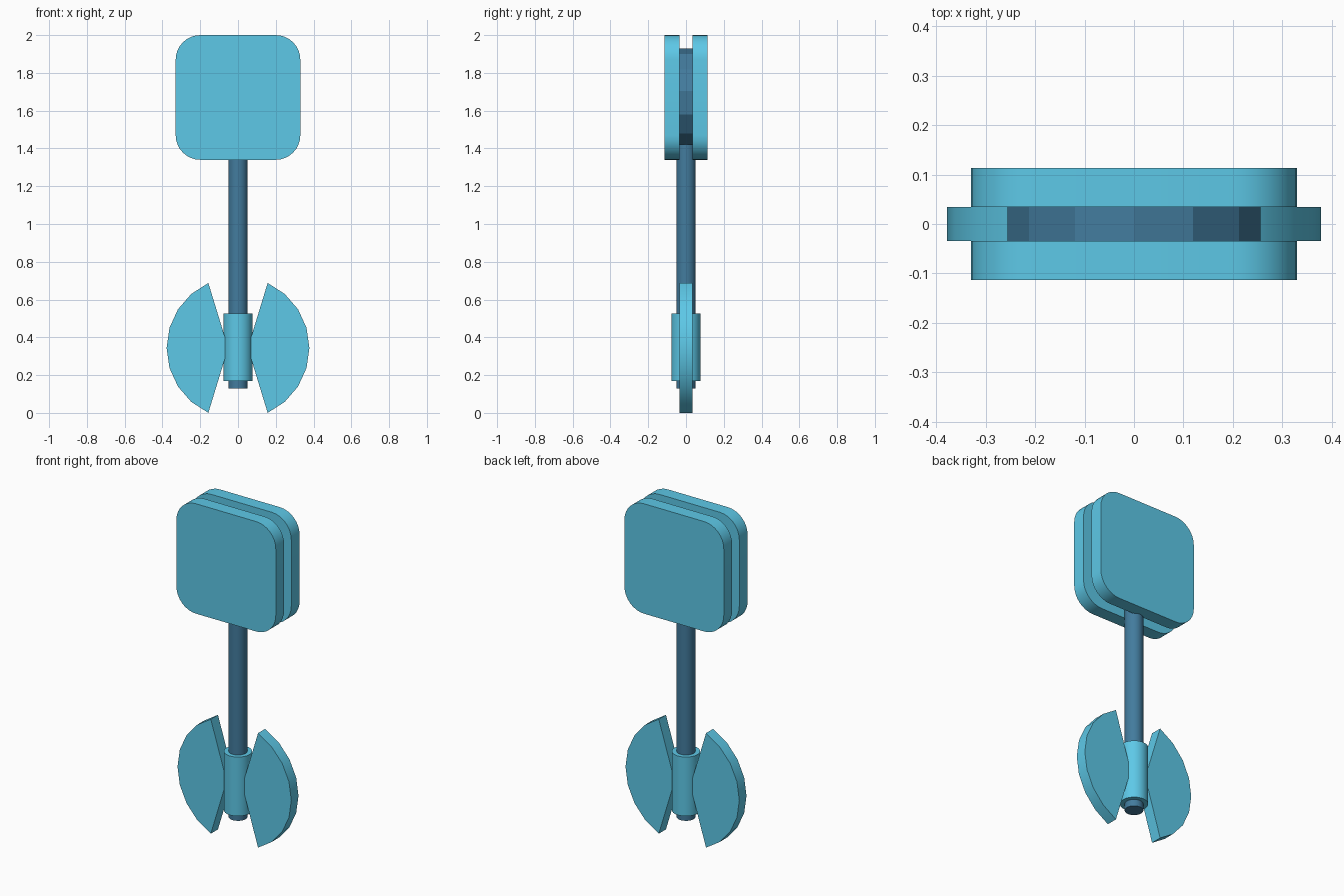
import bpy, bmesh
from math import pi, sin, cos, radians

if "Cube" in bpy.data.objects:
    bpy.data.objects.remove(bpy.data.objects["Cube"])


def material(name, color):
    m = bpy.data.materials.new(name)
    m.diffuse_color = color
    m.use_nodes = True
    m.node_tree.nodes["Principled BSDF"].inputs["Base Color"].default_value = m.diffuse_color
    return m


cyan = material("cyan", (0.11, 0.58, 0.80, 1))
steel = material("steel_blue", (0.055, 0.20, 0.34, 1))


def finish(obj, mat, smooth=True):
    obj.data.materials.append(mat)
    bpy.ops.object.select_all(action='DESELECT')
    obj.select_set(True)
    bpy.context.view_layer.objects.active = obj
    if smooth:
        bpy.ops.object.shade_smooth_by_angle(angle=radians(30))
    return obj


def slab(name, outline, y0, y1, mat, smooth=True):
    """Extrude an x-z outline from y0 to y1."""
    bm = bmesh.new()
    face = bm.faces.new([bm.verts.new((x, y0, z)) for x, z in outline])
    ext = bmesh.ops.extrude_face_region(bm, geom=[face])
    verts = [v for v in ext["geom"] if isinstance(v, bmesh.types.BMVert)]
    bmesh.ops.translate(bm, vec=(0, y1 - y0, 0), verts=verts)
    bmesh.ops.recalc_face_normals(bm, faces=bm.faces)
    me = bpy.data.meshes.new(name)
    bm.to_mesh(me)
    bm.free()
    obj = bpy.data.objects.new(name, me)
    bpy.context.collection.objects.link(obj)
    return finish(obj, mat, smooth)


def post(name, radius, z0, z1, mat):
    bpy.ops.mesh.primitive_cylinder_add(vertices=24, radius=radius, depth=z1 - z0,
                                        location=(0, 0, (z0 + z1) / 2))
    obj = bpy.context.object
    obj.name = name
    return finish(obj, mat)


# Rounded square head plates, front and back
half, corner, head_z = 0.33, 0.13, 1.67
plate = []
for q, (sx, sz) in enumerate([(1, 1), (-1, 1), (-1, -1), (1, -1)]):
    for i in range(9):
        a = q * pi / 2 + i * pi / 16
        plate.append((sx * (half - corner) + corner * cos(a),
                      head_z + sz * (half - corner) + corner * sin(a)))
slab("head_plate_front", plate, -0.113, -0.034, cyan)
slab("head_plate_back", plate, 0.034, 0.113, cyan)

# Thirteen-sided core disc between the plates
core = [(0.258 * sin(2 * pi * i / 13), 1.672 + 0.258 * cos(2 * pi * i / 13)) for i in range(13)]
slab("head_core", core, -0.034, 0.034, steel, smooth=False)

# Handle and collar
post("handle", 0.051, 0.13, 1.44, steel)
post("collar", 0.077, 0.17, 0.525, cyan)

# Fan-shaped blades on each side of the collar
for side, label in ((1, "right"), (-1, "left")):
    arc = [(side * 0.378 * cos(2 * pi * i / 22), 0.344 + 0.378 * sin(2 * pi * i / 22))
           for i in range(-4, 5)]
    slab("blade_" + label, arc + [(side * 0.052, 0.344)], -0.034, 0.034, cyan)
